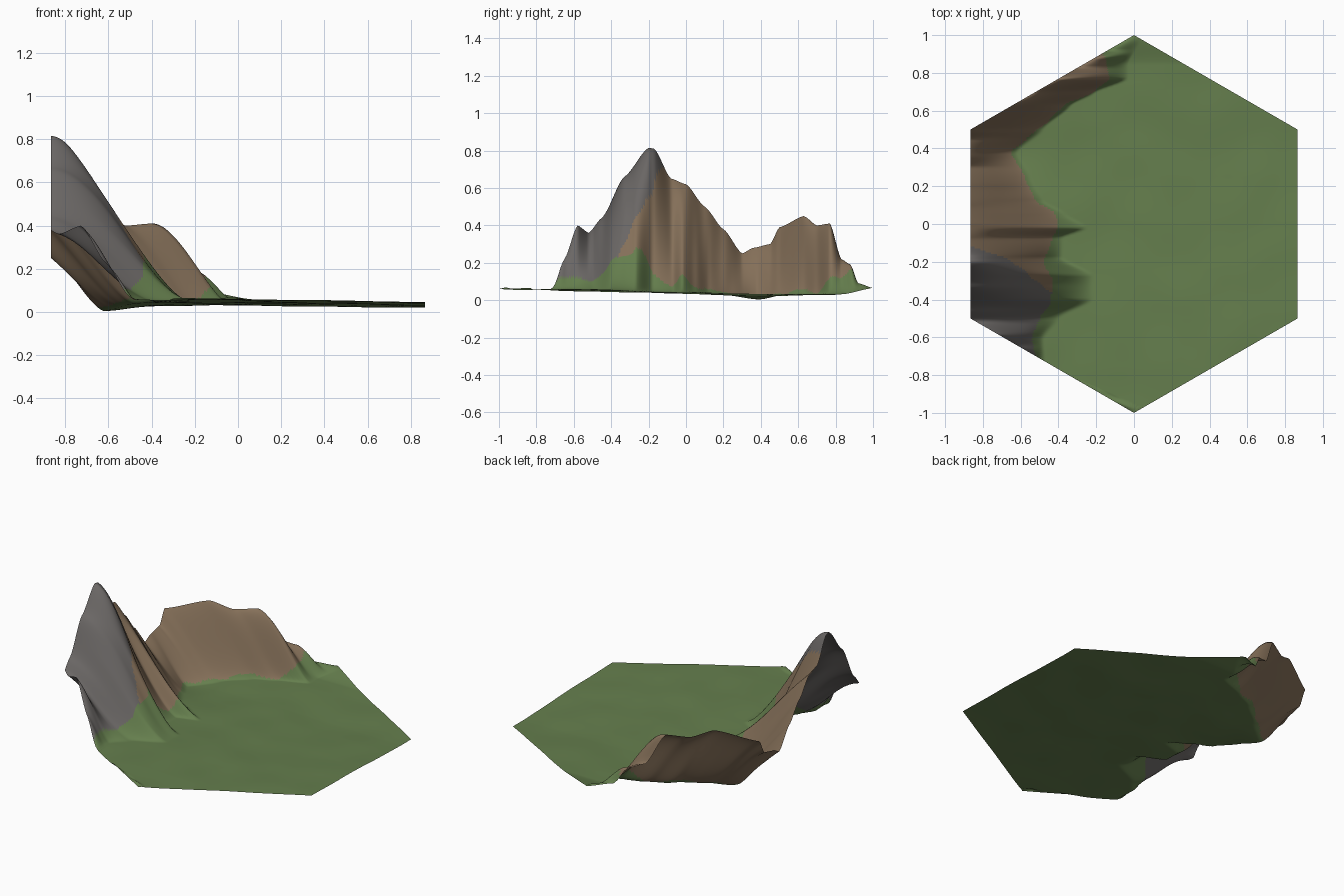
import bpy
import bmesh
import math
from mathutils import Vector, noise

ROWS, COLUMNS = 200, 180
HALF_WIDTH = math.sqrt(3) / 2

# Height of the cut rim along the mountain side, as (y, z)
RIM = [(-1, .06), (-.71, .07), (-.65, .22), (-.58, .4), (-.52, .36), (-.45, .44),
       (-.33, .66), (-.2, .815), (-.17, .81), (-.08, .65), (0, .62), (.1, .5),
       (.2, .38), (.3, .25), (.36, .28), (.45, .3), (.5, .39), (.63, .45),
       (.7, .4), (.77, .41), (.83, .22), (.88, .19), (.92, .09), (1, .065)]

# Where the slopes run out into the meadow, as (y, x)
FOOT = [(-1, .05), (-.72, -.48), (-.6, -.48), (-.5, -.4), (-.4, -.22), (-.27, -.22),
        (-.18, -.38), (-.07, -.38), (-.02, -.25), (.05, -.36), (.12, -.48),
        (.25, -.55), (.38, -.62), (.5, -.48), (.63, -.33), (.7, -.2),
        (.77, -.03), (.85, -.03), (1, .05)]

# Where grass gives way to rock, as (y, x)
ROCK_EDGE = [(-.72, -.52), (-.6, -.54), (-.5, -.5), (-.42, -.44), (-.3, -.43),
             (-.2, -.48), (-.1, -.44), (0, -.4), (.06, -.42), (.12, -.52),
             (.25, -.58), (.38, -.65), (.45, -.57), (.55, -.45), (.63, -.37),
             (.7, -.21), (.77, -.13), (.88, -.15), (.93, -.2)]

# Line between grey and brown rock, as (x, y)
GREY_EDGE = [(-.87, -.12), (-.7, -.17), (-.6, -.23), (-.52, -.3), (-.44, -.36)]

# How rounded (1) or straight (0) each slope is, as (y, amount)
ROUNDING = [(-.6, .5), (-.4, 1), (-.2, 1), (-.08, .3), (.3, .2), (.6, .6), (.77, 1)]

# Meadow level, as (y, z)
MEADOW = [(-1, .06), (-.5, .055), (0, .042), (.4, .03), (.85, .035), (1, .065)]


def lookup(curve, value):
    """Interpolate a curve, easing a little at its points."""
    if value <= curve[0][0]:
        return curve[0][1]
    for (a, start), (b, end) in zip(curve, curve[1:]):
        if value <= b:
            t = (value - a) / (b - a)
            eased = t * t * (3 - 2 * t)
            return start + (end - start) * (t + eased) / 2
    return curve[-1][1]


def half_span(y):
    return HALF_WIDTH * min(1, 2 * (1 - abs(y)))


def height(x, y):
    ripple = noise.noise(Vector((x * 4, y * 4, 0)))
    dip = math.exp(-((x + .63) ** 2 + (y - .38) ** 2) / .03)
    ground = lookup(MEADOW, y) - .01 * max(x, 0) + .006 * ripple - .025 * dip
    left, foot = -half_span(y), lookup(FOOT, y)
    t = max(0, min(1, (foot - x) / max(foot - left, .01)))
    rounded = (t * t * (3 - 2 * t)) ** .85
    straight = t ** 1.35
    mix = lookup(ROUNDING, y)
    rise = straight + (rounded - straight) * mix
    folds = noise.noise(Vector((x * 3, y * 14, 5))) * .05 * t * (1 - t)
    return max(0, ground + (lookup(RIM, y) - ground) * rise + folds)


def surface_index(point):
    x, y = point.x, point.y
    if not ROCK_EDGE[0][0] < y < ROCK_EDGE[-1][0] or x > lookup(ROCK_EDGE, y):
        return 0
    return 2 if y < lookup(GREY_EDGE, x) else 1


def make_material(name, colour):
    material = bpy.data.materials.new(name)
    material.use_nodes = True
    material.diffuse_color = (*colour, 1)
    shader = material.node_tree.nodes["Principled BSDF"]
    shader.inputs["Base Color"].default_value = (*colour, 1)
    shader.inputs["Roughness"].default_value = .9
    return material


cube = bpy.data.objects.get("Cube")
if cube:
    bpy.data.objects.remove(cube, do_unlink=True)

# Hexagonal sheet of terrain, open underneath
bm = bmesh.new()
grid = []
for j in range(ROWS + 1):
    y = -1 + 2 * j / ROWS
    span = half_span(y)
    row = []
    for i in range(COLUMNS + 1):
        u = (i / COLUMNS) ** 1.4
        x = -span + 2 * span * u
        row.append(bm.verts.new((x, y, height(x, y))))
    grid.append(row)

for low, high in zip(grid, grid[1:]):
    for i in range(COLUMNS):
        bm.faces.new((low[i], low[i + 1], high[i + 1], high[i]))
bmesh.ops.remove_doubles(bm, verts=bm.verts[:], dist=.00005)

for face in bm.faces:
    face.smooth = True
    face.material_index = surface_index(face.calc_center_median())

mesh = bpy.data.meshes.new("mountain_terrain")
bm.to_mesh(mesh)
bm.free()
for name, colour in (("grass_green", (.13, .21, .075)),
                     ("rock_brown", (.235, .162, .1)),
                     ("rock_grey", (.145, .135, .13))):
    mesh.materials.append(make_material(name, colour))
terrain = bpy.data.objects.new("mountain_terrain", mesh)
bpy.context.collection.objects.link(terrain)
